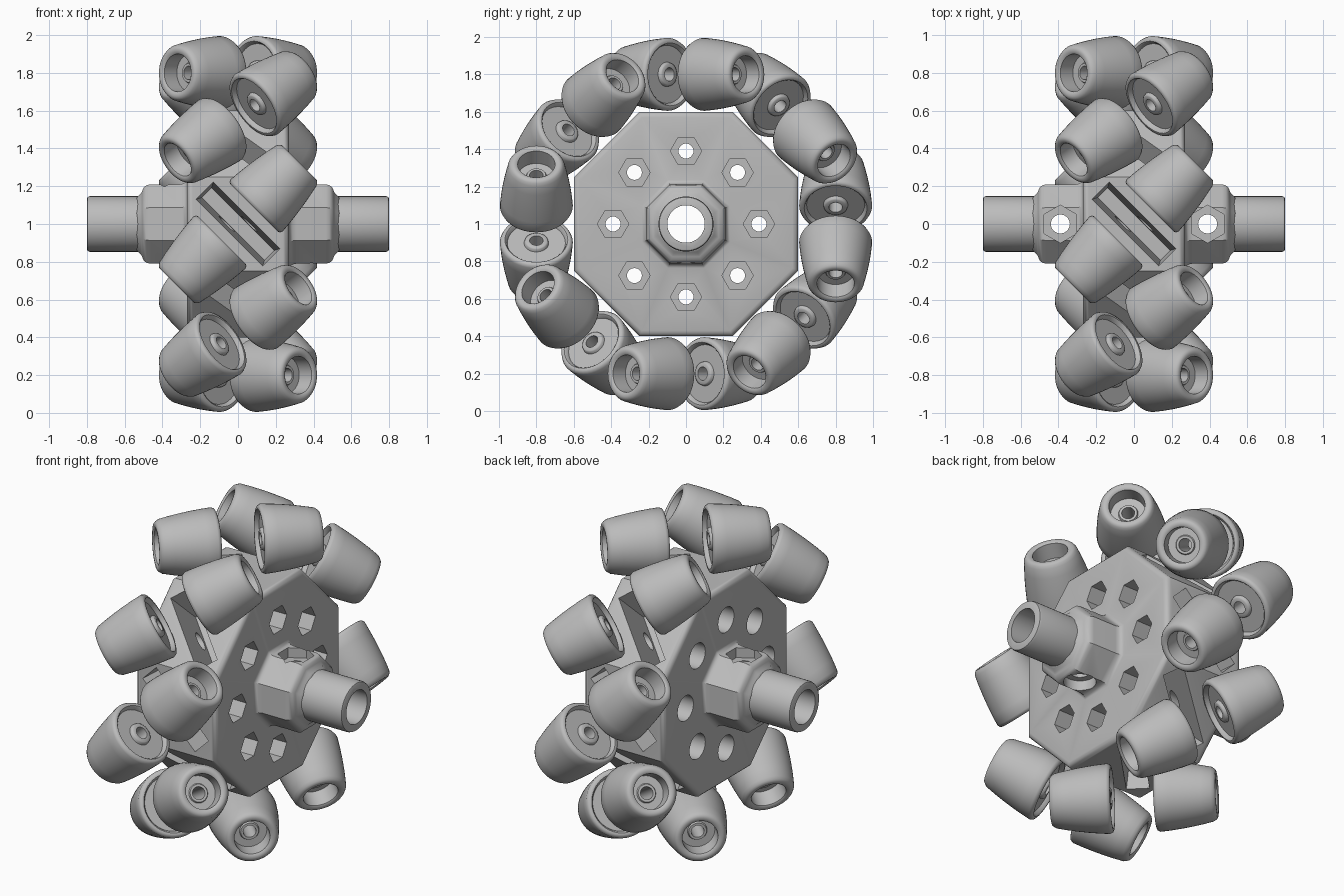
import bpy, bmesh, math
from mathutils import Matrix, Vector

if "Cube" in bpy.data.objects:
    bpy.data.objects.remove(bpy.data.objects["Cube"])

grey = bpy.data.materials.new("plain grey")
grey.diffuse_color = (0.5, 0.5, 0.5, 1)
grey.use_nodes = True
grey.node_tree.nodes["Principled BSDF"].inputs["Base Color"].default_value = grey.diffuse_color
C = Matrix.Translation((0, 0, 1))          # wheel centre
R = math.radians


def finish(bm, name):
    bmesh.ops.recalc_face_normals(bm, faces=bm.faces)
    me = bpy.data.meshes.new(name)
    bm.to_mesh(me)
    bm.free()
    me.materials.append(grey)
    return me


def add(name, me, mat=Matrix()):
    ob = bpy.data.objects.new(name, me)
    bpy.context.collection.objects.link(ob)
    ob.matrix_world = mat
    return ob


def smooth(me, angle=32):
    me.shade_smooth()
    me.set_sharp_from_angle(angle=R(angle))


def lathe(name, profile, n, phase=0.0, scale=1.0, closed=False):
    """Turn (x, radius) points around the x axis."""
    bm = bmesh.new()
    rings = []
    for x, r in profile:
        rings.append([bm.verts.new((x, r * scale * math.cos(phase + math.tau * i / n),
                                    r * scale * math.sin(phase + math.tau * i / n)))
                      for i in range(n)])
    pairs = list(zip(rings, rings[1:]))
    if closed:
        pairs.append((rings[-1], rings[0]))
    else:
        bm.faces.new(rings[0])
        bm.faces.new(rings[-1])
    for a, b in pairs:
        for i in range(n):
            j = (i + 1) % n
            bm.faces.new((a[i], a[j], b[j], b[i]))
    return finish(bm, name)


def boolean(ob, me, mat, op='DIFFERENCE'):
    """Combine a mesh into the object and discard the helper."""
    cutter = add("cutter", me, mat)
    cutter.hide_render = True
    bpy.context.view_layer.update()
    m = ob.modifiers.new("bool", 'BOOLEAN')
    m.operation, m.object, m.solver = op, cutter, 'EXACT'
    bpy.context.view_layer.objects.active = ob
    bpy.ops.object.modifier_apply(modifier=m.name)
    bpy.data.objects.remove(cutter)


# hub: eight-sided disc with a stepped collar on both sides
half = [(0.0, 0.60), (0.24, 0.60), (0.255, 0.596), (0.266, 0.585), (0.27, 0.57),
        (0.27, 0.235), (0.275, 0.224), (0.29, 0.214), (0.31, 0.21),
        (0.465, 0.21), (0.485, 0.205), (0.50, 0.193), (0.507, 0.175),
        (0.515, 0.16), (0.53, 0.148), (0.54, 0.13)]
profile = [(-x, r) for x, r in half[:0:-1]] + half[1:]
hub = add("hub", lathe("hub", profile, 8, R(22.5), 1 / math.cos(R(22.5))), C)

# axle tube
end = [(0.45, 0.147), (0.785, 0.147), (0.796, 0.143), (0.80, 0.134)]
tube = lathe("tube", [(-x, r) for x, r in reversed(end)] + end, 48)
boolean(hub, tube, C, 'UNION')
boolean(hub, lathe("bore", [(-1, 0.1), (1, 0.1)], 48), C)

# bracket slots, slightly tapered, one diagonal slot per flat
bm = bmesh.new()
bmesh.ops.create_cube(bm, size=2)
for v in bm.verts:
    outer = v.co.y < 0
    v.co = Vector((v.co.x * (0.066 if outer else 0.036),
                   -0.62 if outer else -0.33,
                   v.co.z * (0.25 if outer else 0.235)))
slot = finish(bm, "slot")
for k in range(8):
    boolean(hub, slot, C @ Matrix.Rotation(R(45 * k), 4, 'X') @ Matrix.Rotation(R(-45), 4, 'Y'))

# side bolt holes: hexagon pockets on one face, round ones on the other
bolt = lathe("bolt", [(-0.4, 0.076), (-0.17, 0.076), (-0.17, 0.04), (0.4, 0.04)], 24)
nut = lathe("nut", [(0.17, 0.084), (0.4, 0.084)], 6)
for k in range(8):
    a = R(45 * k)
    m = C @ Matrix.Translation((0, 0.39 * math.cos(a), 0.39 * math.sin(a)))
    boolean(hub, bolt, m)
    boolean(hub, nut, m)

# collar cross holes: hexagon pocket on top, round pocket below
cross = lathe("cross", [(-0.4, 0.09), (-0.15, 0.09), (-0.15, 0.05), (0.4, 0.05)], 32)
cross_nut = lathe("cross_nut", [(0.15, 0.1), (0.4, 0.1)], 6)
for x in (-0.39, 0.39):
    m = C @ Matrix.Translation((x, 0, 0)) @ Matrix.Rotation(R(-90), 4, 'Y')
    boolean(hub, cross, m)
    boolean(hub, cross_nut, m)
smooth(hub.data)


# half rollers: barrel curve follows the wheel's outer circle
def barrel(s):
    return math.sqrt(1 - s * s / 2) - 0.8


S0, S1 = 0.12, 0.46
roller_profile = [(S0 + 0.005, 0.036), (S0 + 0.005, 0.056), (S0 + 0.01, 0.062),
                  (S0 + 0.025, 0.066), (S0 + 0.025, 0.155), (S0 + 0.006, 0.162),
                  (S0, 0.168), (S0, 0.178), (S0 + 0.005, 0.188)]
roller_profile += [(s, barrel(s)) for s in (0.14, 0.2, 0.26, 0.32, 0.38, 0.435)]
roller_profile += [(S1 - 0.01, 0.142), (S1 - 0.002, 0.134), (S1, 0.124), (S1, 0.11),
                   (S1 - 0.008, 0.1), (S1 - 0.1, 0.098), (S1 - 0.1, 0.055),
                   (S1 - 0.09, 0.05), (S1 - 0.09, 0.036)]
roller = lathe("roller", roller_profile, 48, closed=True)
smooth(roller, 40)
for k in range(8):
    for side, turn in (("right", -45), ("left", 135)):
        add(f"roller_{side}_{k + 1}", roller,
            C @ Matrix.Rotation(R(45 * k), 4, 'X') @ Matrix.Translation((0, -0.8, 0))
            @ Matrix.Rotation(R(turn), 4, 'Y'))
